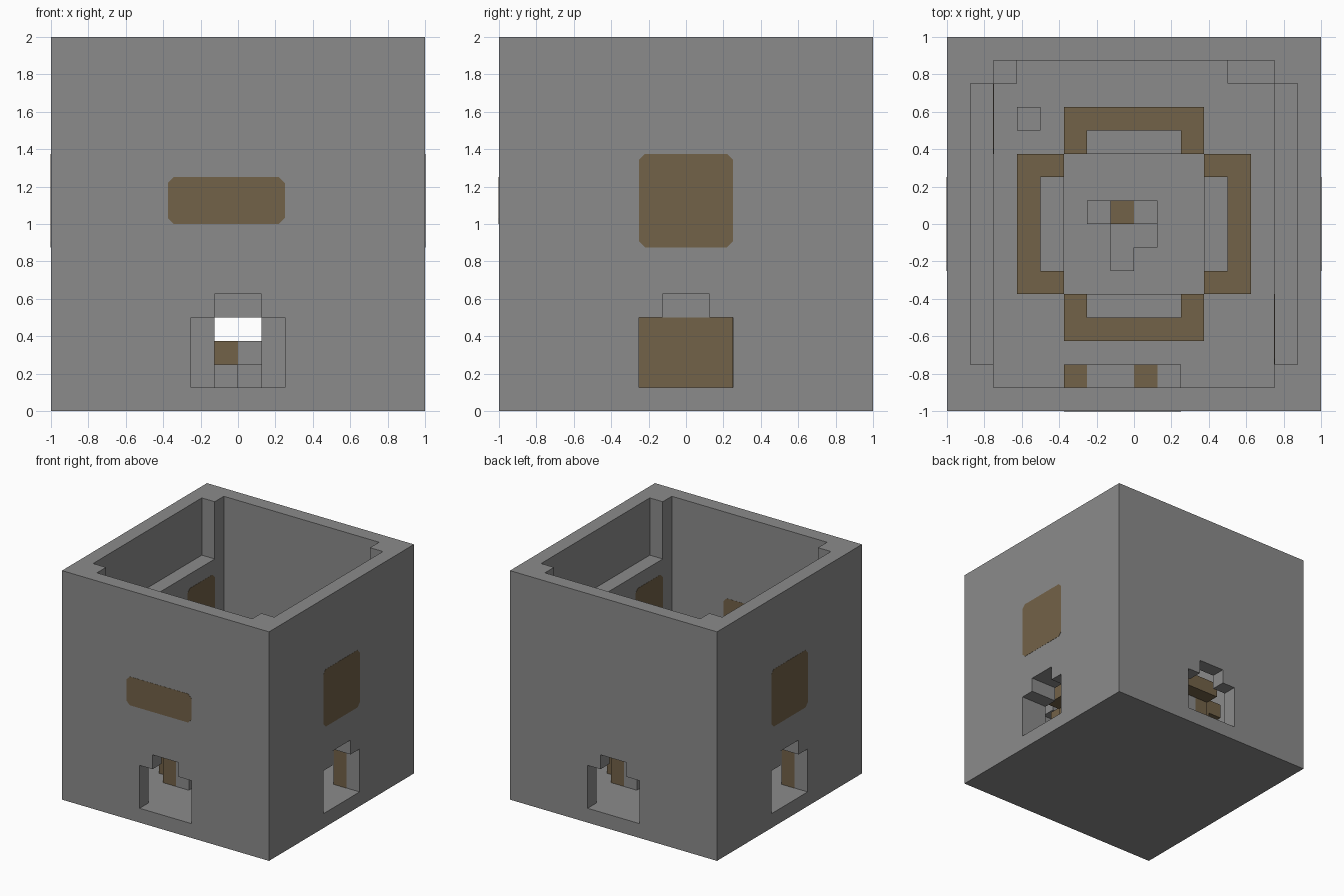
import bpy
import bmesh
from mathutils import Vector

if "Cube" in bpy.data.objects:
    bpy.data.objects.remove(bpy.data.objects["Cube"], do_unlink=True)

U = 0.125  # one building block


def material(name, rgb):
    m = bpy.data.materials.new(name)
    m.use_nodes = True
    m.diffuse_color = (*rgb, 1)
    m.node_tree.nodes["Principled BSDF"].inputs["Base Color"].default_value = (*rgb, 1)
    return m


STONE = material("stone grey", (0.26, 0.26, 0.26))
WOOD = material("wood brown", (0.171, 0.122, 0.065))


def box(name, x, y, z, mat=STONE):
    """Box from (low, high) ranges measured in blocks."""
    bm = bmesh.new()
    bmesh.ops.create_cube(bm, size=1)
    for v in bm.verts:
        v.co = Vector([U * r[0 if c < 0 else 1] for c, r in zip(v.co, (x, y, z))])
    mesh = bpy.data.meshes.new(name)
    bm.to_mesh(mesh)
    bm.free()
    mesh.materials.append(mat)
    ob = bpy.data.objects.new(name, mesh)
    bpy.context.collection.objects.link(ob)
    return ob


def cut(ob, cutters):
    """Subtract each cutter box, bake the result, then drop the cutters."""
    for c in cutters:
        c.hide_render = True
        mod = ob.modifiers.new("cut", 'BOOLEAN')
        mod.operation = 'DIFFERENCE'
        mod.solver = 'EXACT'
        mod.object = c
    bpy.context.view_layer.update()
    deps = bpy.context.evaluated_depsgraph_get()
    baked = bpy.data.meshes.new_from_object(ob.evaluated_get(deps))
    ob.modifiers.clear()
    ob.data = baked
    for c in cutters:
        bpy.data.objects.remove(c, do_unlink=True)


def panel(name, axis, at, across, z):
    """Thin painted panel with clipped corners, facing along an axis."""
    t, c = 0.012, 0.25
    (a0, a1), (z0, z1) = across, z
    outline = [(a0 + c, z0), (a1 - c, z0), (a1, z0 + c), (a1, z1 - c),
               (a1 - c, z1), (a0 + c, z1), (a0, z1 - c), (a0, z0 + c)]
    bm = bmesh.new()

    def place(a, h, d):
        return Vector((at + d, a, h) if axis == 'x' else (a, at + d, h)) * U

    face = bm.faces.new([bm.verts.new(place(a, h, -t)) for a, h in outline])
    ext = bmesh.ops.extrude_face_region(bm, geom=[face])
    shift = Vector((2 * t * U, 0, 0) if axis == 'x' else (0, 2 * t * U, 0))
    moved = [v for v in ext["geom"] if isinstance(v, bmesh.types.BMVert)]
    bmesh.ops.translate(bm, vec=shift, verts=moved)
    bmesh.ops.recalc_face_normals(bm, faces=bm.faces)
    mesh = bpy.data.meshes.new(name)
    bm.to_mesh(mesh)
    bm.free()
    mesh.materials.append(WOOD)
    bpy.context.collection.objects.link(bpy.data.objects.new(name, mesh))


# Outer tower: open top, side ledges and a stepped doorway in each wall
tower = box("tower_walls", (-8, 8), (-8, 8), (0, 16))
cut(tower, [
    box("room_cutter", (-6, 6), (-7, 7), (1, 18)),
    box("upper_cutter", (-7, 7), (-6, 6), (12, 18)),
    box("door_cutter_y", (-2, 2), (-9, 9), (1, 4)),
    box("door_top_cutter_y", (-1, 1), (-9, 9), (3, 5)),
    box("door_cutter_x", (-9, 9), (-2, 2), (1, 4)),
    box("door_top_cutter_x", (-9, 9), (-1, 1), (3, 5)),
])

# Painted windows, outside and inside
panel("front_window", 'y', -8, (-3, 2), (8, 10))
panel("front_window_inside", 'y', -7, (-3, 2), (8, 10))
for s, side in ((1, "left"), (-1, "right")):
    panel(side + "_window", 'x', 8 * s, (-2, 2), (7, 11))
    panel(side + "_window_inside", 'x', 6 * s, sorted((-3 * s, -6 * s)), (7, 11))
    # Wooden inner jamb of the side doorway
    box(side + "_door_jamb", sorted((6 * s, 7 * s)), (2 * s - .02, 2 * s + .02), (1, 4), WOOD)

# Inner hut: stone end walls with doorways, wooden side walls, corner posts
for s, end in ((1, "back"), (-1, "front")):
    wall = box("hut_" + end + "_wall", (-2, 2), sorted((3 * s, 4 * s)), (1, 5))
    cut(wall, [box("hut_door_cutter", (-1, 1), sorted((2 * s, 5 * s)), (0, 4))])
for s, side in ((1, "left"), (-1, "right")):
    span = sorted((3 * s, 4 * s))
    box("hut_" + side + "_wall", span, (-2, 2), (1, 4), WOOD)
    box("hut_" + side + "_wall_top", span, (-2, 2), (4, 5))

# Wooden posts and the brim that rings the hut
for s in (1, -1):
    brim = sorted((4 * s, 5 * s))
    box("brim_y", (-3, 3), brim, (5, 6), WOOD)
    box("brim_x", brim, (-3, 3), (5, 6), WOOD)
    for k in (1, -1):
        inner, outer = sorted((2 * k, 3 * k)), sorted((3 * s, 4 * s))
        box("post_y", inner, outer, (1, 6), WOOD)
        box("post_x", outer, inner, (1, 6), WOOD)

# Small hearth in the middle of the floor
box("hearth_log", (-1, 0), (0, 1), (1, 3), WOOD)
box("hearth_tall_stone", (0, 1), (0, 1), (1, 3))
box("hearth_side_stone", (-2, -1), (0, 1), (1, 2))
box("hearth_front_stone", (-1, 0), (-2, 0), (1, 2))
box("hearth_corner_stone", (0, 1), (-1, 0), (1, 2))

# Corner pillars, a floor block and a shelf under the front window
box("back_right_pillar", (-6, -5), (6, 7), (1, 7))
box("back_left_pillar", (4, 6), (6, 7), (1, 7))
box("floor_block", (-5, -4), (4, 5), (1, 2))
for x, mat in ((-3, WOOD), (-2, STONE), (-1, STONE), (0, WOOD), (1, STONE)):
    box("shelf_block", (x, x + 1), (-7, -6), (7, 8), mat)
